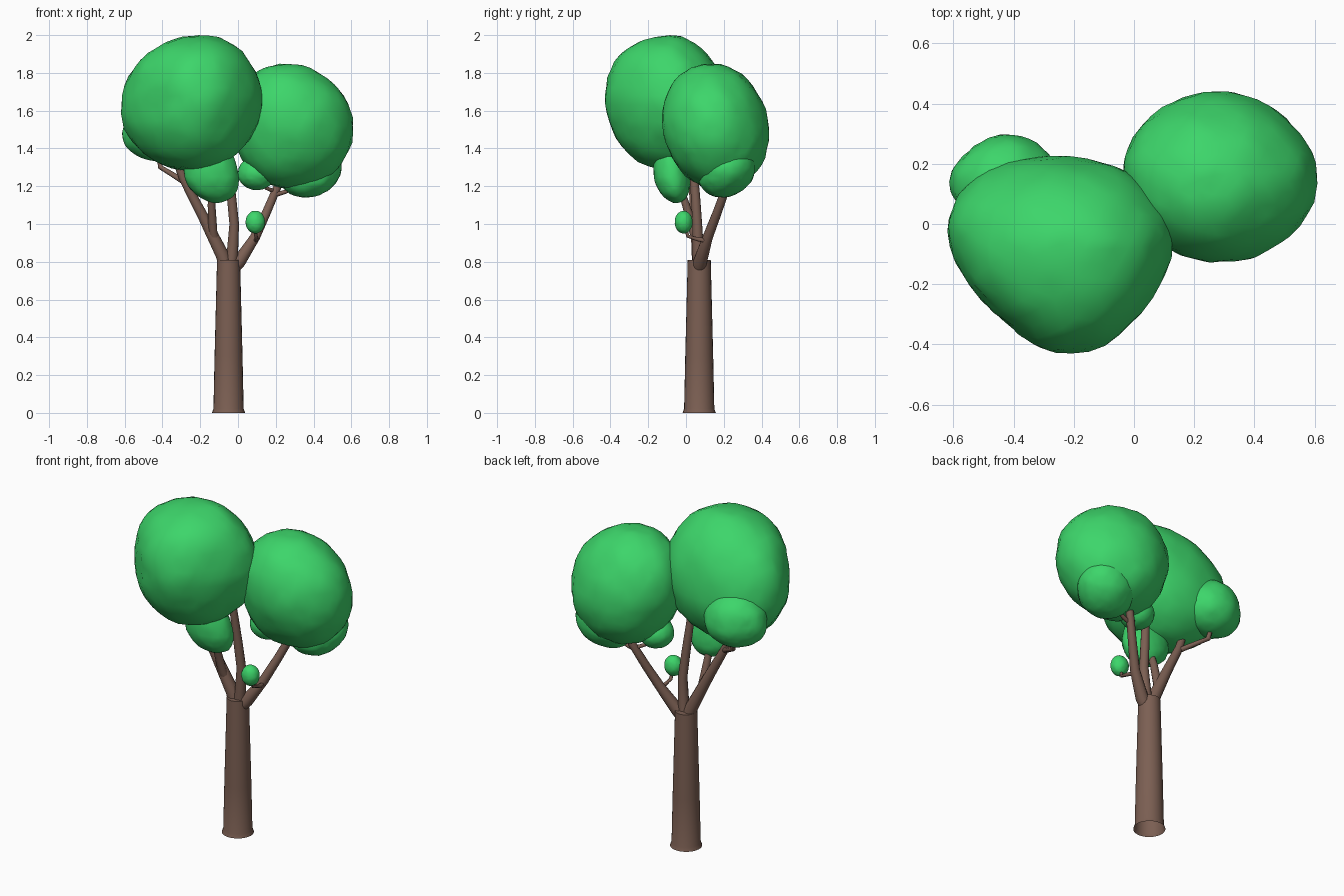
import bpy, bmesh, math
from mathutils import Vector, noise

cube = bpy.data.objects.get("Cube")
if cube:
    bpy.data.objects.remove(cube, do_unlink=True)


def material(name, rgb):
    m = bpy.data.materials.new(name)
    m.use_nodes = True
    m.diffuse_color = (*rgb, 1)
    bsdf = next(n for n in m.node_tree.nodes if n.type == 'BSDF_PRINCIPLED')
    bsdf.inputs["Base Color"].default_value = (*rgb, 1)
    bsdf.inputs["Roughness"].default_value = 0.9
    return m


BARK = material("brown bark", (0.2, 0.115, 0.086))
LEAF = material("green leaves", (0.046, 0.67, 0.145))


def finish(name, bm, mat, angle):
    mesh = bpy.data.meshes.new(name)
    bm.to_mesh(mesh)
    bm.free()
    mesh.materials.append(mat)
    ob = bpy.data.objects.new(name, mesh)
    bpy.context.collection.objects.link(ob)
    bpy.ops.object.select_all(action='DESELECT')
    ob.select_set(True)
    bpy.context.view_layer.objects.active = ob
    bpy.ops.object.shade_smooth_by_angle(angle=math.radians(angle))
    return ob


def limb(name, path, radii, sides=12, open_foot=False):
    """Tapered tube through the path points, capped unless the foot is open."""
    bm = bmesh.new()
    pts = [Vector(p) for p in path]
    rings = []
    for i, (p, r) in enumerate(zip(pts, radii)):
        along = (pts[min(i + 1, len(pts) - 1)] - pts[max(i - 1, 0)]).normalized()
        side = along.cross(Vector((0.3, 1, 0.1))).normalized()
        other = along.cross(side)
        rings.append([bm.verts.new(p + r * (side * math.cos(a) + other * math.sin(a)))
                      for a in (k * math.tau / sides for k in range(sides))])
    for low, high in zip(rings, rings[1:]):
        for k in range(sides):
            n = (k + 1) % sides
            bm.faces.new((low[k], low[n], high[n], high[k]))
    if not open_foot:
        bm.faces.new(rings[0][::-1])
    bm.faces.new(rings[-1])
    bmesh.ops.recalc_face_normals(bm, faces=bm.faces)
    return finish(name, bm, BARK, 50)


def clump(name, centre, low, high, lean=(0, 0), bulges=()):
    """Lumpy leaf ball from low to high; bulges swell or flatten it along a direction."""
    bm = bmesh.new()
    bmesh.ops.create_icosphere(bm, subdivisions=4, radius=1)
    c = Vector(centre)
    for v in bm.verts:
        d = v.co.normalized()
        swell = 1 + 0.025 * noise.noise(d * 2.2 + c * 5) + 0.022 * noise.noise(d * 6 + c * 9)
        for direction, amount in bulges:
            swell += amount * max(0, d.dot(Vector(direction).normalized())) ** 5
        for i in range(3):
            reach = high[i] - c[i] if d[i] > 0 else c[i] - low[i]
            v.co[i] = c[i] + d[i] * reach * swell
        v.co.x += lean[0] * d.z
        v.co.y += lean[1] * d.z
    return finish(name, bm, LEAF, 40)


# Trunk with a flared, hollow foot
tx, ty = -0.05, 0.07
limb("trunk", [(tx, ty, 0), (tx, ty, 0.022), (tx, ty, 0.3), (tx, ty, 0.81)],
     [0.088, 0.08, 0.074, 0.061], 24, open_foot=True)

# Main branches
limb("right_branch", [(-0.06, 0.07, 0.76), (-0.085, 0.065, 0.84), (-0.19, 0.05, 1.05),
                      (-0.29, 0.035, 1.24), (-0.35, 0.02, 1.4)],
     [0.036, 0.036, 0.028, 0.023, 0.018])
limb("middle_branch", [(-0.04, 0.07, 0.76), (-0.03, 0.065, 0.84), (-0.02, 0.06, 1.0),
                       (-0.035, 0.05, 1.15), (-0.06, 0.03, 1.4)],
     [0.034, 0.031, 0.026, 0.025, 0.02])
limb("left_branch", [(-0.02, 0.07, 0.77), (0.005, 0.075, 0.8), (0.09, 0.115, 0.93),
                     (0.15, 0.165, 1.06), (0.21, 0.215, 1.2), (0.26, 0.22, 1.35)],
     [0.034, 0.036, 0.027, 0.024, 0.022, 0.018])
limb("front_branch", [(-0.12, 0.06, 0.91), (-0.133, 0.04, 0.96), (-0.14, 0.0, 1.1),
                      (-0.14, -0.05, 1.25)],
     [0.025, 0.024, 0.021, 0.016])

# Thin twigs carrying the small clumps
limb("back_twig", [(-0.28, 0.037, 1.22), (-0.36, 0.1, 1.27), (-0.41, 0.14, 1.3),
                   (-0.43, 0.16, 1.42)],
     [0.016, 0.014, 0.014, 0.01], 8)
limb("low_twig", [(0.09, 0.115, 0.91), (0.1, 0.06, 0.92), (0.095, 0.01, 0.935),
                  (0.09, -0.01, 1.0)],
     [0.013, 0.011, 0.01, 0.008], 8)
limb("outer_twig", [(0.18, 0.19, 1.15), (0.25, 0.2, 1.17), (0.31, 0.21, 1.2)],
     [0.013, 0.011, 0.009], 8)
limb("inner_twig", [(0.2, 0.21, 1.17), (0.15, 0.17, 1.19), (0.1, 0.14, 1.24)],
     [0.012, 0.01, 0.008], 8)

# Large crowns
clump("right_crown", (-0.235, -0.05, 1.63), (-0.62, -0.44, 1.285), (0.13, 0.22, 2.0),
      (0.025, -0.035),
      [((-1, -1, 0), -0.13), ((1, -1, 0), -0.06), ((-1, 1, 0), 0.06),
       ((0.3, -0.6, -1), 0.05), ((-1, 0, -1), -0.02)])
clump("left_crown", (0.28, 0.16, 1.52), (-0.035, -0.125, 1.19), (0.615, 0.44, 1.85),
      (-0.03, -0.03),
      [((1, 1, 0), -0.05), ((-0.6, -0.5, -1), 0.07), ((1, 0.3, -1), -0.04)])

# Small clumps
clump("back_clump", (-0.43, 0.14, 1.48), (-0.615, 0, 1.335), (-0.25, 0.3, 1.65),
      bulges=[((-1, 1, 0), -0.1)])
clump("front_clump", (-0.14, -0.07, 1.25), (-0.285, -0.17, 1.11), (0.005, 0.02, 1.46),
      (-0.02, -0.02), [((-1, 0, -1), -0.06)])
clump("outer_clump", (0.385, 0.22, 1.275), (0.22, 0.07, 1.14), (0.545, 0.365, 1.43),
      (0.025, 0.03))
clump("inner_clump", (0.1, 0.14, 1.265), (0, 0.045, 1.18), (0.2, 0.235, 1.36))
clump("tiny_clump", (0.093, -0.012, 1.01), (0.04, -0.06, 0.95), (0.143, 0.035, 1.07))
